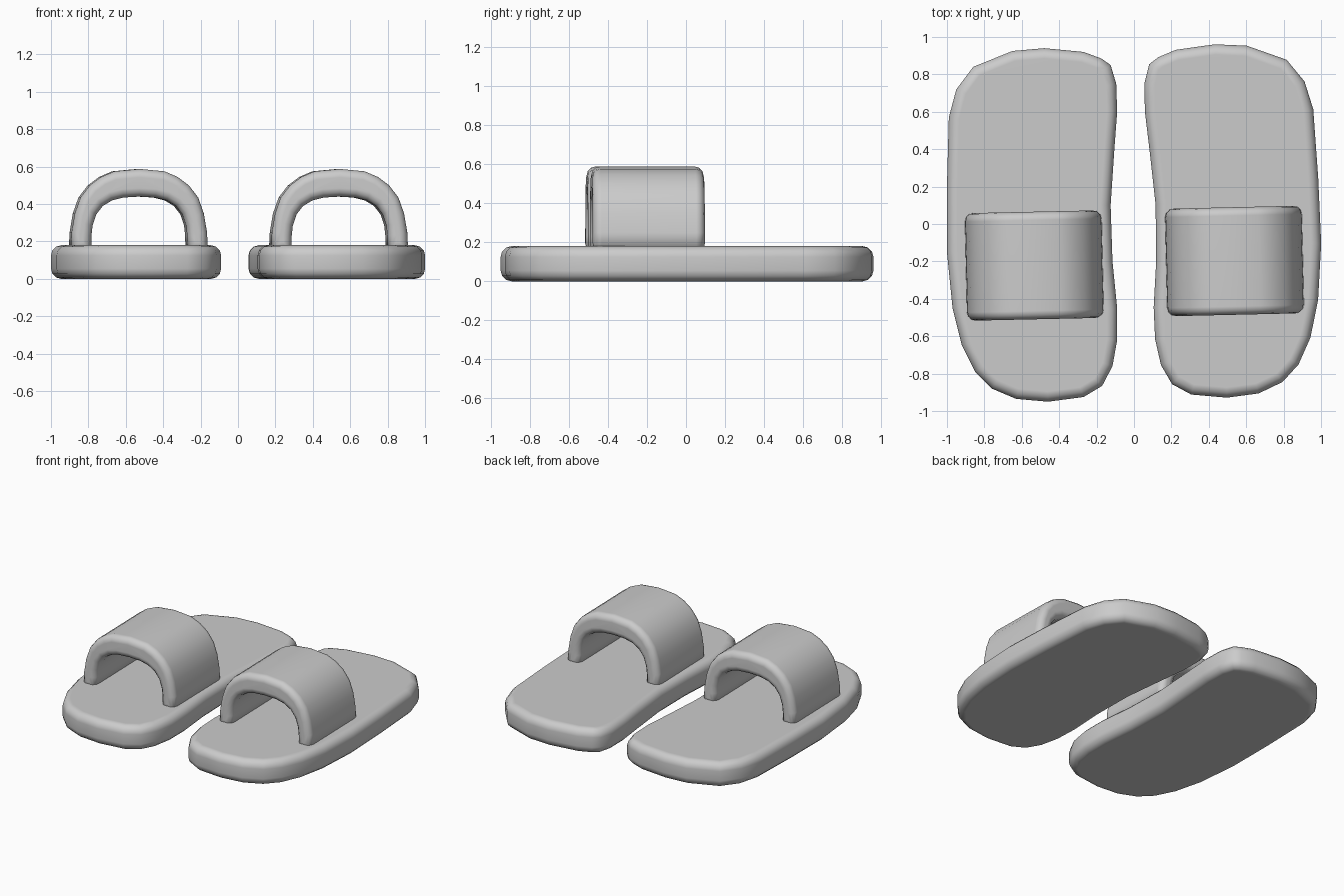
import bpy, bmesh
from mathutils import Matrix, Vector

cube = bpy.data.objects.get("Cube")
if cube:
    bpy.data.objects.remove(cube, do_unlink=True)

GREY = (0.6, 0.6, 0.6, 1)
grey = bpy.data.materials.new("soft grey")
grey.use_nodes = True
grey.diffuse_color = GREY
grey.node_tree.nodes["Principled BSDF"].inputs["Base Color"].default_value = GREY

# Sole outline of the left sandal, running from the heel round the outer side
SOLE = [(.48, .94), (.65, .925), (.86, .84), (.95, .72), (.99, .57), (1, .2),
        (1, -.15), (.97, -.45), (.92, -.65), (.85, -.79), (.76, -.88),
        (.63, -.935), (.46, -.95), (.27, -.925), (.17, -.865), (.115, -.76),
        (.09, -.62), (.09, -.45), (.115, -.2), (.125, .1), (.105, .4),
        (.09, .6), (.095, .75), (.125, .85), (.175, .885), (.27, .92)]
# Half profiles of the strap arch: offset from its middle, height
OUTER = [(.367, .15), (.362, .25), (.345, .35), (.315, .435), (.265, .5),
         (.205, .545), (.135, .575), (0, .588)]
INNER = [(.257, .15), (.256, .23), (.25, .285), (.23, .345), (.195, .39),
         (.145, .42), (.085, .435), (0, .44)]
SOLE_TOP = .18
STRAP_X, STRAP_Y, STRAP_LENGTH = .533, -.222, .575


def full_arch(half):
    return half + [(-x, z) for x, z in reversed(half[:-1])]


def rounded_slab(name, points, direction, radius, matrix):
    """Extrude a closed outline and round the rims of both caps."""
    bm = bmesh.new()
    base = bm.faces.new([bm.verts.new(p) for p in points])
    grown = bmesh.ops.extrude_face_region(bm, geom=[base], use_keep_orig=True)
    far = [v for v in grown["geom"] if isinstance(v, bmesh.types.BMVert)]
    bmesh.ops.translate(bm, verts=far, vec=direction)
    caps = [f for f in bm.faces if len(f.verts) > 4]
    rims = list({e for f in caps for e in f.edges})
    bmesh.ops.bevel(bm, geom=rims, offset=radius, segments=3, profile=.5,
                    affect='EDGES', clamp_overlap=True)
    bm.transform(matrix)
    bmesh.ops.recalc_face_normals(bm, faces=bm.faces)
    for face in bm.faces:
        face.smooth = True
    mesh = bpy.data.meshes.new(name)
    bm.to_mesh(mesh)
    bm.free()
    mesh.materials.append(grey)
    obj = bpy.data.objects.new(name, mesh)
    bpy.context.collection.objects.link(obj)
    # Keep the broad flat faces flat while the rims stay smooth
    obj.modifiers.new("Weighted normals", 'WEIGHTED_NORMAL')


# The right sandal mirrors the left; the left one is turned slightly
left = Matrix.Translation((-.005, 0, 0)) @ Matrix.Rotation(.045, 4, 'Z')
right = Matrix.Scale(-1, 4, Vector((1, 0, 0)))
strap_place = (Matrix.Translation((STRAP_X, STRAP_Y, 0))
               @ Matrix.Rotation(-.022, 4, 'Z'))
arch = full_arch(OUTER) + full_arch(INNER)[::-1]

for side, matrix in (("left", left), ("right", right)):
    rounded_slab(side + "_sole", [(x, y, 0) for x, y in SOLE],
                 (0, 0, SOLE_TOP), .055, matrix)
    rounded_slab(side + "_strap", [(x, -STRAP_LENGTH / 2, z) for x, z in arch],
                 (0, STRAP_LENGTH, 0), .045, matrix @ strap_place)
